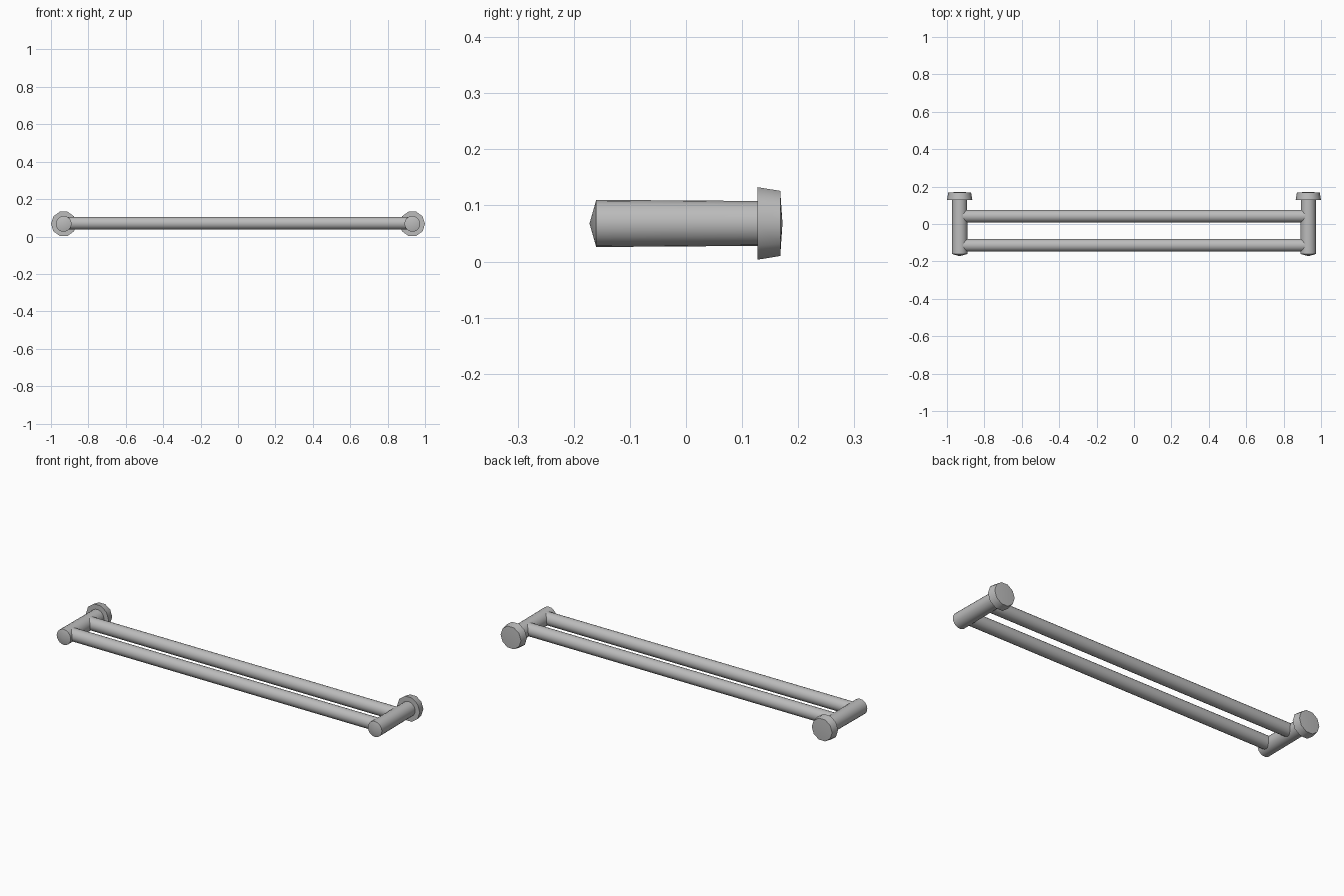
import bpy
import bmesh
import math
from mathutils import Matrix

cube = bpy.data.objects.get("Cube")
if cube:
    bpy.data.objects.remove(cube, do_unlink=True)

metal = bpy.data.materials.new("brushed grey metal")
metal.use_nodes = True
GREY = (0.5, 0.5, 0.5, 1)
metal.diffuse_color = GREY
metal.node_tree.nodes["Principled BSDF"].inputs["Base Color"].default_value = GREY

AXIS_Z = 0.068


def turned(name, profile, sides, rotation, location, angle=35):
    """Revolve (radius, height) pairs around z; a zero radius closes to a point."""
    bm = bmesh.new()
    rings = []
    for r, h in profile:
        n = sides if r > 0 else 1
        rings.append([bm.verts.new((r * math.cos(math.tau * i / n),
                                    r * math.sin(math.tau * i / n), h)) for i in range(n)])
    for a, b in zip(rings, rings[1:]):
        for i in range(sides):
            j = (i + 1) % sides
            loop = [a[i % len(a)], a[j % len(a)], b[j % len(b)], b[i % len(b)]]
            bm.faces.new(list(dict.fromkeys(loop)))
    bmesh.ops.recalc_face_normals(bm, faces=bm.faces)
    bm.transform(Matrix.Translation(location) @ rotation)
    mesh = bpy.data.meshes.new(name)
    bm.to_mesh(mesh)
    bm.free()
    mesh.materials.append(metal)
    obj = bpy.data.objects.new(name, mesh)
    bpy.context.collection.objects.link(obj)
    bpy.ops.object.select_all(action="DESELECT")
    obj.select_set(True)
    bpy.context.view_layer.objects.active = obj
    bpy.ops.object.shade_smooth_by_angle(angle=math.radians(angle))
    return obj


along_y = Matrix.Rotation(-math.pi / 2, 4, "X")
along_x = Matrix.Rotation(math.pi / 2, 4, "Y")

for side, x in (("left", 0.932), ("right", -0.932)):
    # Post with a shallow pointed front cap
    turned(side + "_post",
           [(0, -0.172), (0.042, -0.16), (0.04, 0.13), (0, 0.13)],
           20, along_y, (x, 0, AXIS_Z))
    # Faceted wall flange, tapering towards the wall
    turned(side + "_wall_flange",
           [(0, 0.127), (0.068, 0.127), (0.061, 0.168), (0, 0.172)],
           10, along_y, (x, 0, AXIS_Z), angle=40)

# Two parallel rails running between the posts
for name, y in (("rear_rail", 0.042), ("front_rail", -0.114)):
    turned(name, [(0, -0.925), (0.034, -0.925), (0.034, 0.925), (0, 0.925)],
           20, along_x, (0, y, AXIS_Z + 0.003))
